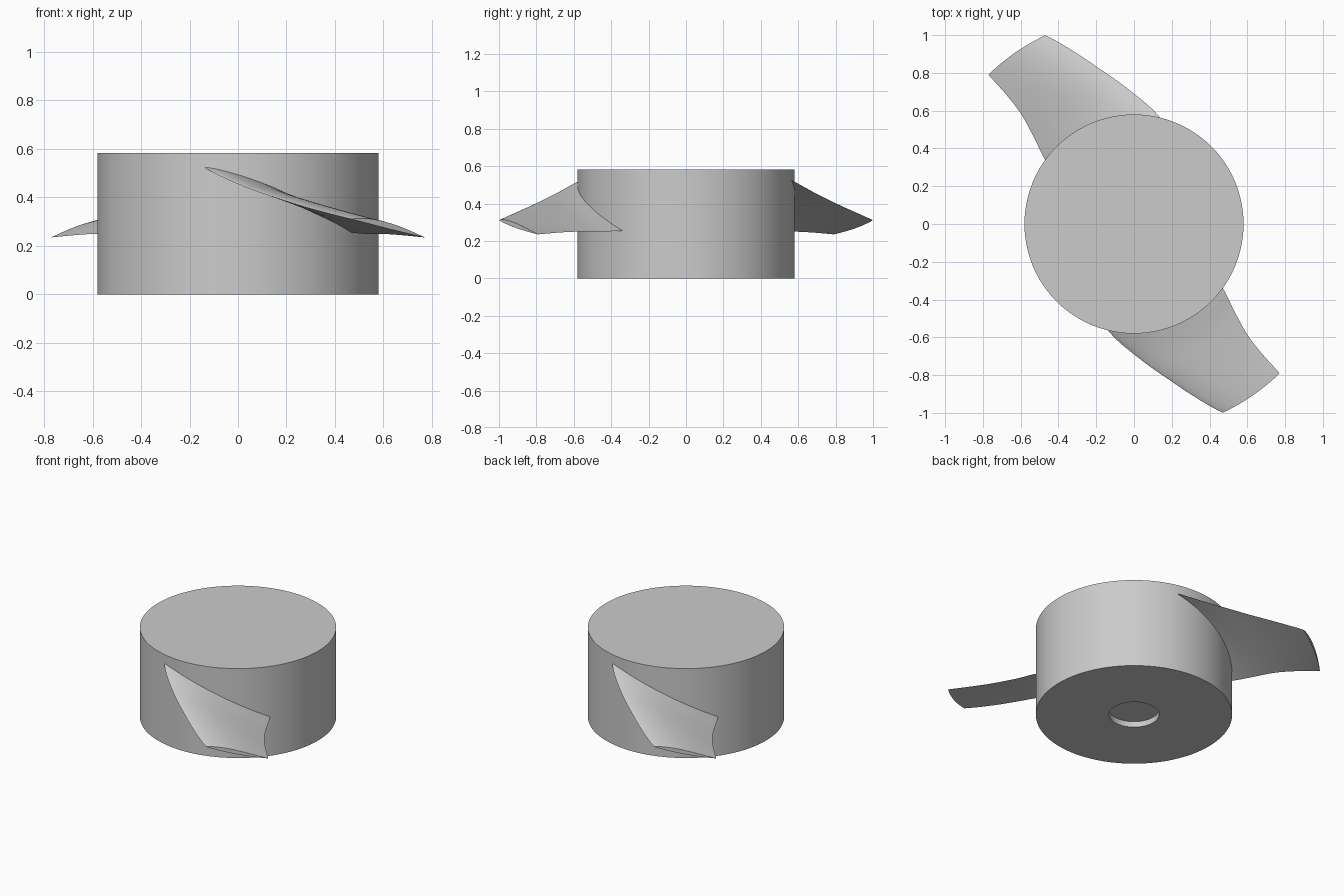
import bpy
import bmesh
from math import sin, cos, pi, radians

old = bpy.data.objects.get("Cube")
if old:
    bpy.data.objects.remove(old, do_unlink=True)

grey = bpy.data.materials.new("plain grey")
grey.use_nodes = True
colour = (0.6, 0.6, 0.6, 1)
grey.diffuse_color = colour
grey.node_tree.nodes["Principled BSDF"].inputs["Base Color"].default_value = colour


def finish(name, bm):
    bmesh.ops.recalc_face_normals(bm, faces=bm.faces[:])
    mesh = bpy.data.meshes.new(name)
    bm.to_mesh(mesh)
    bm.free()
    mesh.materials.append(grey)
    obj = bpy.data.objects.new(name, mesh)
    bpy.context.collection.objects.link(obj)
    bpy.ops.object.select_all(action="DESELECT")
    obj.select_set(True)
    bpy.context.view_layer.objects.active = obj
    bpy.ops.object.shade_smooth_by_angle(angle=radians(35))
    return obj


def smooth_row(rows, u):
    """Catmull-Rom blend of neighbouring section rows."""
    i = min(int(u), len(rows) - 2)
    t = u - i
    b, c = rows[i], rows[i + 1]
    a = rows[i - 1] if i else [2 * p - q for p, q in zip(b, c)]
    d = rows[i + 2] if i + 2 < len(rows) else [2 * q - p for p, q in zip(b, c)]
    return [q + 0.5 * t * (r - p + t * (2 * p - 5 * q + 4 * r - s + t * (3 * (q - r) + s - p)))
            for p, q, r, s in zip(a, b, c, d)]


# Hub: lathed drum with a shallow shaft socket underneath
HUB_R, HUB_H, SEGMENTS = 0.58, 0.583, 96
bm = bmesh.new()
rings = []
for r, z in ((0.148, 0.037), (0.148, 0), (HUB_R, 0), (HUB_R, HUB_H)):
    rings.append([bm.verts.new((r * cos(2 * pi * k / SEGMENTS), r * sin(2 * pi * k / SEGMENTS), z))
                  for k in range(SEGMENTS)])
for lower, upper in zip(rings, rings[1:]):
    for k in range(SEGMENTS):
        n = (k + 1) % SEGMENTS
        bm.faces.new((lower[k], lower[n], upper[n], upper[k]))
bm.faces.new(rings[0])
bm.faces.new(rings[-1])
finish("hub", bm)

# Blade sections: radius, leading angle, leading z, trailing angle, trailing z, crown
SECTIONS = [
    (0.57, -105, 0.53, -35.4, 0.255, 0.03),
    (0.69, -90, 0.455, -40.5, 0.25, 0.032),
    (0.82, -79, 0.398, -44, 0.25, 0.031),
    (0.95, -71.6, 0.354, -45.3, 0.245, 0.028),
    (1.104, -64.8, 0.31, -45.7, 0.235, 0.022),
]
SPAN, CHORD = 24, 20


def build_blade(name, turn):
    bm = bmesh.new()
    loops = []
    for j in range(SPAN + 1):
        r, a0, z0, a1, z1, crown = smooth_row(SECTIONS, j / SPAN * (len(SECTIONS) - 1))
        loop = []
        # over the crowned top, then back along the flatter underside
        for k in range(2 * CHORD):
            top = k <= CHORD
            s = k / CHORD if top else 2 - k / CHORD
            t = (1 - cos(pi * s)) / 2
            lift = crown * sin(pi * t ** 0.75) if top else -0.004 * sin(pi * t)
            a = radians(a0 + (a1 - a0) * t) + turn
            loop.append(bm.verts.new((r * cos(a), r * sin(a), z0 + (z1 - z0) * t + lift)))
        loops.append(loop)
    for inner, outer in zip(loops, loops[1:]):
        for k in range(2 * CHORD):
            n = (k + 1) % (2 * CHORD)
            bm.faces.new((inner[k], inner[n], outer[n], outer[k]))
    bm.faces.new(loops[0])
    bm.faces.new(loops[-1])
    finish(name, bm)


build_blade("front_blade", 0)
build_blade("back_blade", pi)
